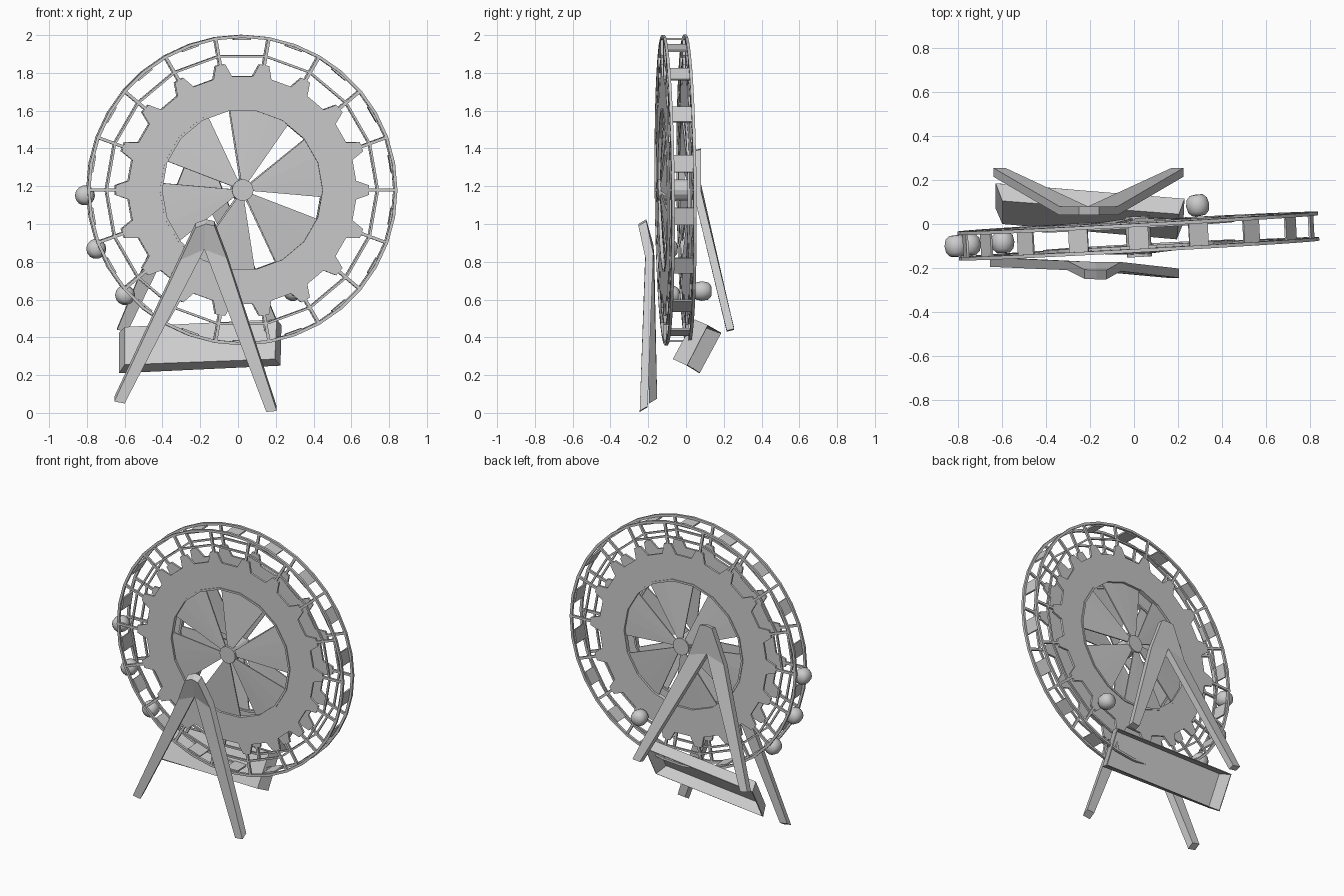
import bpy, bmesh
from math import sin, cos, pi, radians
from mathutils import Matrix, Vector

if "Cube" in bpy.data.objects:
    bpy.data.objects.remove(bpy.data.objects["Cube"])

N = 18                                    # spokes around the wheel
WHEEL = (Matrix.Translation((0.02, -0.055, 1.18))
         @ Matrix.Rotation(0.055, 4, 'Z') @ Matrix.Rotation(0.01, 4, 'X'))


def make(name, verts, faces, mat=None):
    me = bpy.data.meshes.new(name)
    me.from_pydata([tuple(v) for v in verts], [], faces)
    bm = bmesh.new()
    bm.from_mesh(me)
    bmesh.ops.remove_doubles(bm, verts=bm.verts, dist=1e-5)
    bmesh.ops.recalc_face_normals(bm, faces=bm.faces)
    bm.to_mesh(me)
    bm.free()
    ob = bpy.data.objects.new(name, me)
    bpy.context.collection.objects.link(ob)
    if mat:
        ob.matrix_world = mat
    return ob


def pol(r, a, y):
    return (r * cos(a), y, r * sin(a))


def lathe(name, prof, n, mat=WHEEL, closed=True):
    """Turn (radius, y) points about the y axis."""
    m = len(prof)
    verts = [pol(r, 2 * pi * i / n, y) for i in range(n) for r, y in prof]
    faces = [(i * m + j, i * m + (j + 1) % m,
              (i + 1) % n * m + (j + 1) % m, (i + 1) % n * m + j)
             for i in range(n) for j in range(m if closed else m - 1)]
    return make(name, verts, faces, mat)


def rect(r0, r1, y0, y1):
    return [(r0, y0), (r1, y0), (r1, y1), (r0, y1)]


CUBE = [(0, 1, 3, 2), (4, 6, 7, 5), (0, 4, 5, 1), (2, 3, 7, 6), (0, 2, 6, 4), (1, 5, 7, 3)]


def radial_boxes(name, angles, r0, r1, half, y0, y1):
    verts, faces = [], []
    for a in angles:
        u, t = Vector((cos(a), 0, sin(a))), Vector((-sin(a), 0, cos(a)))
        b = len(verts)
        verts += [u * r + t * s + Vector((0, y, 0))
                  for r in (r0, r1) for s in (-half, half) for y in (y0, y1)]
        faces += [tuple(b + i for i in f) for f in CUBE]
    return make(name, verts, faces, WHEEL)


def thicken(ob, t, offset=0):
    m = ob.modifiers.new("thickness", 'SOLIDIFY')
    m.thickness, m.offset = t, offset


step = 2 * pi / N
spokes = [i * step for i in range(N)]
for side, s in (("front", -1), ("back", 1)):
    # rails and spokes
    lathe(side + "_outer_rail", rect(0.806, 0.822, s * 0.05, s * 0.066), 36)
    lathe(side + "_inner_rail", rect(0.713, 0.725, s * 0.052, s * 0.064), N)
    radial_boxes(side + "_spokes", spokes, 0.64, 0.81, 0.008, s * 0.051, s * 0.065)

    # toothed annulus
    outer = []
    for a in spokes:
        outer += [(0.605, a - 0.082), (0.672, a - 0.038), (0.672, a + 0.038), (0.605, a + 0.082)]
    verts, n = [], len(outer)
    for r, a in outer:
        verts += [pol(r, a, s * 0.058), pol(0.43, a, s * 0.058)]
    faces = [(2 * i, 2 * i + 1, (2 * i + 3) % (2 * n), (2 * i + 2) % (2 * n)) for i in range(n)]
    thicken(make(side + "_toothed_disc", verts, faces, WHEEL), 0.014)
    lathe(side + "_disc_lip", rect(0.425, 0.438, s * 0.04, s * 0.07), N)

    # six fan blades with wedge gaps between them
    verts, faces = [], []
    for k in range(6):
        start = radians(107 + 8 + 60 * k)
        for j in range(4):
            a = start + radians(44) * j / 3
            verts += [pol(0.05, a, s * 0.078), pol(0.432, a, s * 0.05)]
            if j:
                b = len(verts)
                faces.append((b - 4, b - 3, b - 1, b - 2))
    thicken(make(side + "_fan_blades", verts, faces, WHEEL), 0.008)

# hub and rim plates
lathe("hub", [(0, -0.095), (0.057, -0.095), (0.057, 0.09), (0, 0.09)], 14, closed=False)
radial_boxes("rim_plates", [a + step / 2 for a in spokes], 0.795, 0.805, 0.046, -0.055, 0.055)

# round cabins on the rim and one fallen off
BALL = [(0, -0.05), (0.03, -0.047), (0.047, -0.03), (0.053, 0),
        (0.047, 0.03), (0.03, 0.047), (0, 0.05)]
for i, a in enumerate((182, 202, 222)):
    ob = lathe("cabin_%d" % (i + 1), BALL, 14,
               WHEEL @ Matrix.Translation(pol(0.832, radians(a), 0)), False)
    ob.data.shade_smooth()
fallen = lathe("fallen_cabin", BALL, 14,
               Matrix.Translation((0.29, 0.085, 0.645)) @ Matrix.Rotation(0.15, 4, 'Z'), False)
fallen.data.shade_smooth()


def stand(name, pts, depth):
    """Folded A-frame from outline points, given thickness along depth."""
    n = len(pts)
    verts = [Vector(p) for p in pts] + [Vector(p) + Vector(depth) for p in pts]
    quads = [(0, 1, 2, 5, 4), (0, 4, 7, 6, 3), (4, 5, 9, 8), (4, 8, 11, 7)]
    quads = [(0, 1, 4, 3), (1, 2, 5, 4), (3, 4, 7, 6), (4, 5, 9, 8)]
    faces = quads + [tuple(i + n for i in f) for f in quads]
    loop = [0, 1, 2, 5, 9, 8, 4, 7, 6, 3]
    faces += [(a, b, b + n, a + n) for a, b in zip(loop, loop[1:] + loop[:1])]
    return make(name, verts, faces)


# outline: top left/mid/right, fold left/crotch/right, left foot pair, right foot pair
stand("front_stand", [(-0.225, -0.25, 0.98), (-0.17, -0.252, 1.0), (-0.125, -0.252, 0.99),
                      (-0.305, -0.21, 0.81), (-0.178, -0.215, 0.865), (-0.06, -0.215, 0.82),
                      (-0.655, -0.195, 0.06), (-0.6, -0.195, 0.05),
                      (0.15, -0.245, 0.005), (0.205, -0.245, 0.01)], (0, 0.042, 0.025))
stand("back_stand", [(-0.25, 0.04, 1.385), (-0.2, 0.04, 1.39), (-0.16, 0.04, 1.385),
                     (-0.34, 0.04, 1.16), (-0.21, 0.04, 1.2), (-0.075, 0.04, 1.16),
                     (-0.64, 0.215, 0.44), (-0.585, 0.215, 0.43),
                     (0.17, 0.215, 0.43), (0.225, 0.215, 0.435)], (0, 0.04, 0.01))

# tipped flared tray, open towards the back
tray = make("tray", [(-0.60, 0.0, 0.255), (0.195, -0.07, 0.285), (0.205, 0.045, 0.495), (-0.60, 0.105, 0.455),
                     (-0.63, 0.07, 0.21), (0.225, 0.005, 0.25), (0.23, 0.115, 0.465), (-0.63, 0.185, 0.425)],
            [(0, 1, 2, 3), (0, 4, 5, 1), (1, 5, 6, 2), (2, 6, 7, 3), (3, 7, 4, 0)])
thicken(tray, 0.008, -1)
